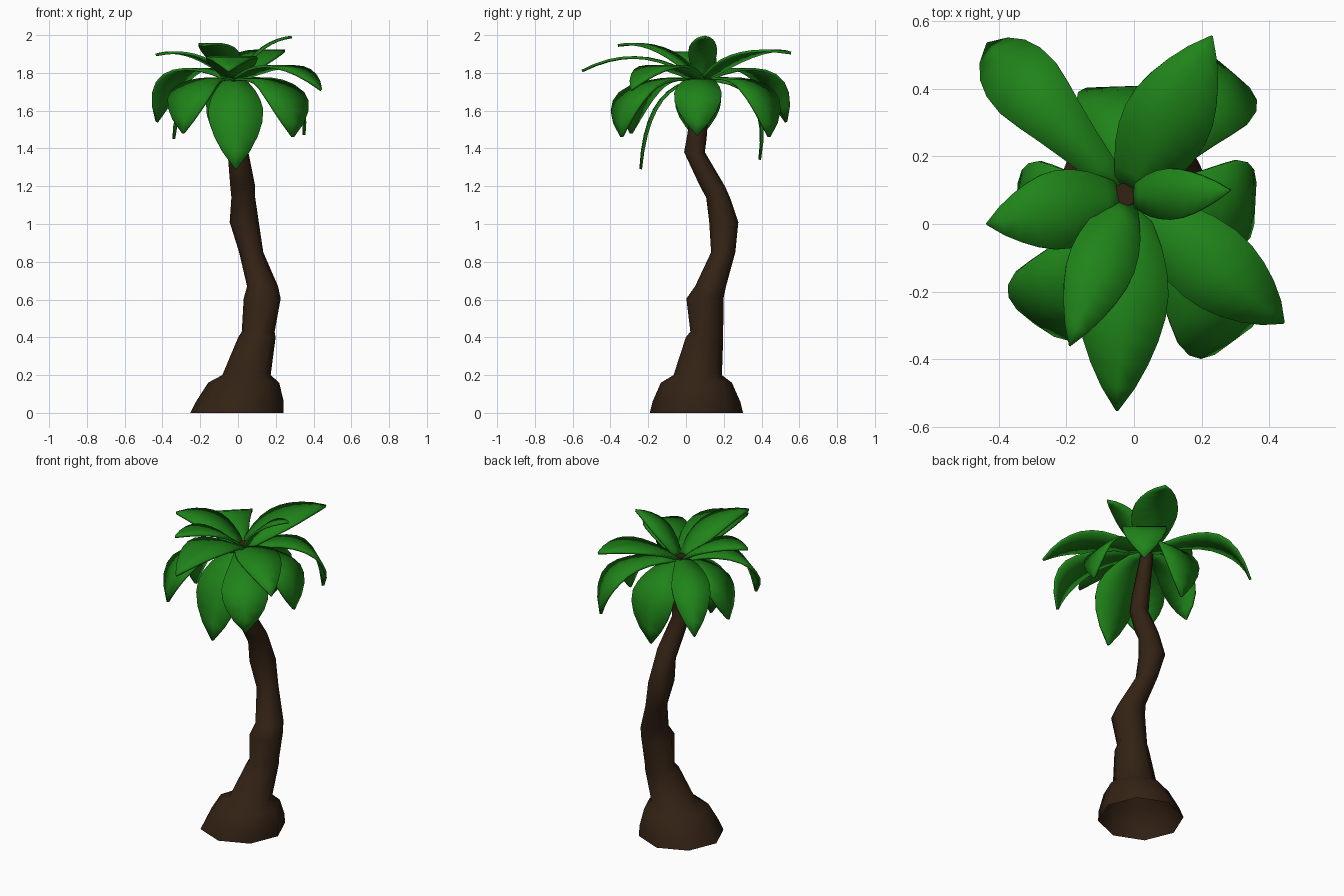
import bpy, bmesh, math
from mathutils import Vector

if "Cube" in bpy.data.objects:
    bpy.data.objects.remove(bpy.data.objects["Cube"])


def material(name, rgb):
    m = bpy.data.materials.new(name)
    m.diffuse_color = (*rgb, 1)
    m.use_nodes = True
    m.node_tree.nodes["Principled BSDF"].inputs["Base Color"].default_value = m.diffuse_color
    return m


bark = material("bark", (0.033, 0.016, 0.007))
green = material("leaf_green", (0.014, 0.23, 0.01))


def finish(bm, name, mat, angle):
    bmesh.ops.recalc_face_normals(bm, faces=bm.faces)
    me = bpy.data.meshes.new(name)
    bm.to_mesh(me)
    bm.free()
    ob = bpy.data.objects.new(name, me)
    bpy.context.collection.objects.link(ob)
    me.materials.append(mat)
    bpy.ops.object.select_all(action='DESELECT')
    ob.select_set(True)
    bpy.context.view_layer.objects.active = ob
    bpy.ops.object.shade_smooth_by_angle(angle=math.radians(angle))
    return ob


# Trunk: crooked eight-sided rings (x, y, z, radius), open underneath
rings = [(-0.005, 0.055, 0, 0.247), (0.01, 0.055, 0.06, 0.232),
         (0.03, 0.055, 0.16, 0.188), (0.045, 0.062, 0.2, 0.128),
         (0.1, 0.098, 0.40, 0.099), (0.107, 0.11, 0.43, 0.087),
         (0.128, 0.10, 0.605, 0.098), (0.13, 0.13, 0.67, 0.082),
         (0.07, 0.197, 0.85, 0.064), (0.033, 0.2, 1.01, 0.077),
         (0.028, 0.17, 1.14, 0.063), (0.025, 0.14, 1.2, 0.066),
         (0.0, 0.045, 1.38, 0.055), (0.0, 0.06, 1.48, 0.052),
         (-0.03, 0.085, 1.78, 0.036)]
SIDES = 8
bm = bmesh.new()
loops = []
for x, y, z, r in rings:
    loops.append([bm.verts.new((x + r * math.cos(a), y + r * math.sin(a), z))
                  for a in (2 * math.pi * k / SIDES for k in range(SIDES))])
for lo, hi in zip(loops, loops[1:]):
    for k in range(SIDES):
        j = (k + 1) % SIDES
        bm.faces.new((lo[k], lo[j], hi[j], hi[k]))
bm.faces.new(loops[-1])
finish(bm, "trunk", bark, 75)

# Leaf half-width along its length
UPPER = [0.05, 0.085, 0.116, 0.135, 0.143, 0.137, 0.118, 0.09, 0.053, 0.003]
LOWER = [0.045, 0.062, 0.083, 0.106, 0.128, 0.143, 0.138, 0.115, 0.072, 0.004]
CROWN = Vector((-0.02, 0.08, 1.76))


def leaf(name, profile, tip, frac, height, width):
    """Curved blade from the crown to tip, bending over a control point."""
    tip = Vector(tip)
    out = Vector((tip.x - CROWN.x, tip.y - CROWN.y, 0))
    side = Vector((-out.y, out.x, 0)).normalized()
    start = CROWN + out.normalized() * 0.015
    ctrl = CROWN + out * frac
    ctrl.z = height
    bm = bmesh.new()
    rows = []
    for i, w in enumerate(profile):
        t = i / (len(profile) - 1)
        p = start * (1 - t) ** 2 + ctrl * 2 * t * (1 - t) + tip * t * t
        rows.append([bm.verts.new(p + side * w * width * s) for s in (-1, 0, 1)])
    for a, b in zip(rows, rows[1:]):
        for k in (0, 1):
            bm.faces.new((a[k], a[k + 1], b[k + 1], b[k]))
    ob = finish(bm, name, green, 40)
    mod = ob.modifiers.new("thickness", 'SOLIDIFY')
    mod.thickness = 0.014
    mod.offset = 0


# Upper fronds: tip, control fraction, control height, width scale
upper = [((0.23, 0.555, 1.905), 0.5, 1.96, 0.92),
         ((0.285, 0.10, 1.99), 0.4, 1.97, 0.53),
         ((-0.435, 0.0, 1.895), 0.5, 1.95, 0.82),
         ((-0.05, -0.55, 1.81), 0.5, 1.975, 0.95),
         ((-0.19, -0.36, 1.945), 0.45, 1.99, 0.7),
         ((0.44, -0.29, 1.71), 0.65, 1.93, 0.87)]
# Lower fronds hang down around the trunk
lower = [((-0.43, 0.53, 1.54), 0.82, 1.95, 0.78),
         ((-0.03, 0.39, 1.34), 1.22, 1.77, 0.98),
         ((0.29, 0.44, 1.46), 1.05, 1.83, 0.9),
         ((0.35, 0.06, 1.47), 1.08, 1.80, 0.88),
         ((0.29, -0.34, 1.46), 1.06, 1.81, 0.95),
         ((-0.01, -0.24, 1.29), 0.9, 1.74, 1.02),
         ((-0.29, -0.29, 1.48), 1.02, 1.82, 0.95),
         ((-0.34, 0.06, 1.45), 0.95, 1.75, 0.85)]
for group, prof, fronds in (("upper_leaf", UPPER, upper), ("lower_leaf", LOWER, lower)):
    for i, f in enumerate(fronds):
        leaf(f"{group}_{i + 1}", prof, *f)
